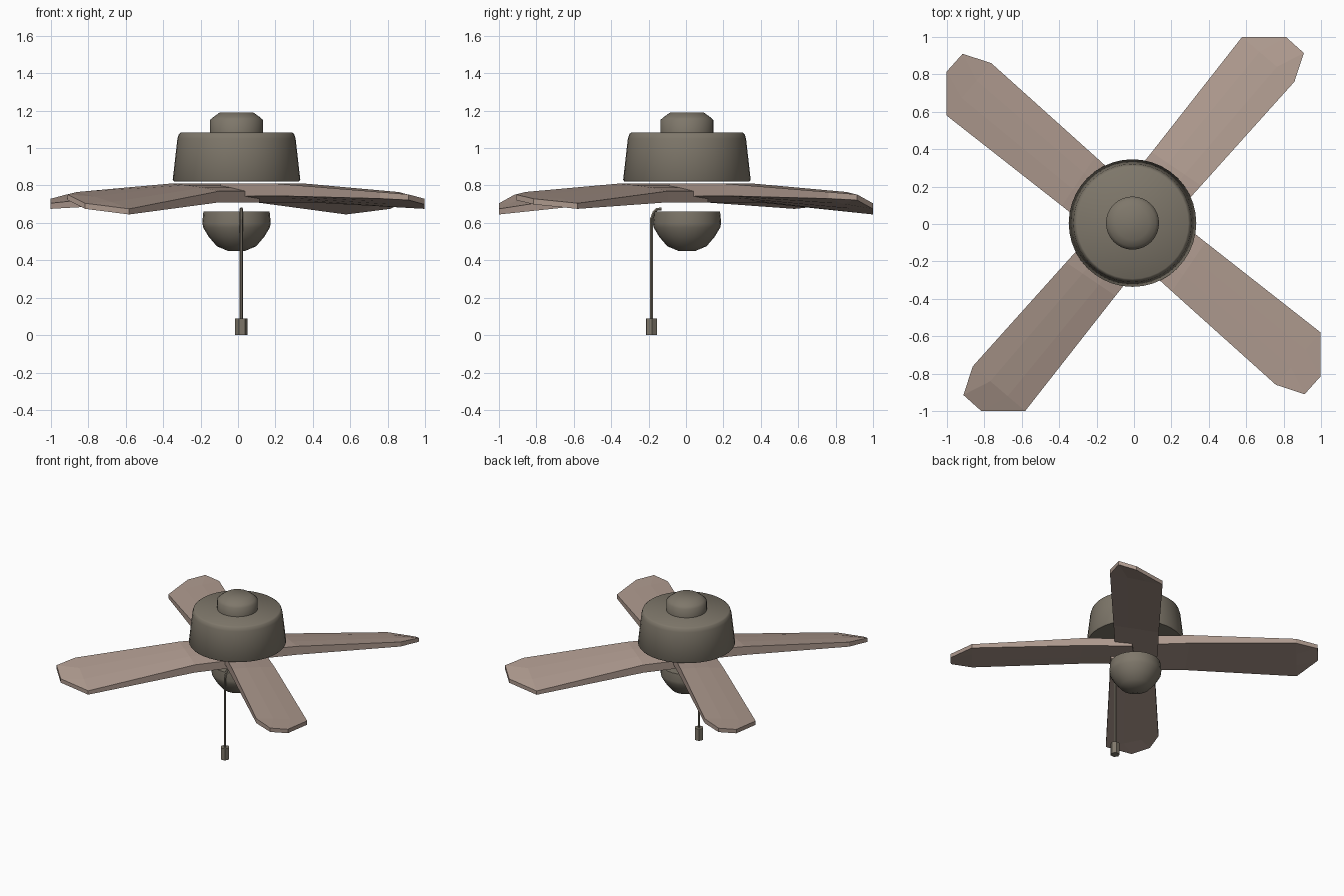
import bpy, bmesh, math
from mathutils import Matrix, Vector

if "Cube" in bpy.data.objects:
    bpy.data.objects.remove(bpy.data.objects["Cube"])

CX, CY = -0.008, 0.005


def material(name, rgb):
    m = bpy.data.materials.new(name)
    m.diffuse_color = (*rgb, 1)
    m.use_nodes = True
    m.node_tree.nodes["Principled BSDF"].inputs["Base Color"].default_value = m.diffuse_color
    return m


METAL = material("dark_metal", (0.21, 0.185, 0.145))
WOOD = material("blade_wood", (0.42, 0.32, 0.27))


def finish(name, bm, mat, smooth=None):
    bmesh.ops.recalc_face_normals(bm, faces=bm.faces)
    me = bpy.data.meshes.new(name)
    bm.to_mesh(me)
    bm.free()
    me.materials.append(mat)
    ob = bpy.data.objects.new(name, me)
    bpy.context.collection.objects.link(ob)
    if smooth:
        bpy.ops.object.select_all(action='DESELECT')
        ob.select_set(True)
        bpy.context.view_layer.objects.active = ob
        bpy.ops.object.shade_smooth_by_angle(angle=math.radians(smooth))
    return ob


def loft(bm, rings):
    # skin between closed rings of points and cap both ends
    vs = [[bm.verts.new(p) for p in ring] for ring in rings]
    n = len(vs[0])
    for a, b in zip(vs, vs[1:]):
        for i in range(n):
            j = (i + 1) % n
            bm.faces.new((a[i], a[j], b[j], b[i]))
    bm.faces.new(vs[0][::-1])
    bm.faces.new(vs[-1])


def lathe(name, profile, cx, cy, n, smooth=None, phase=0.0):
    bm = bmesh.new()
    loft(bm, [[(cx + r * math.cos(phase + math.tau * i / n),
                cy + r * math.sin(phase + math.tau * i / n), z)
               for i in range(n)] for r, z in profile])
    return finish(name, bm, METAL, smooth)


# Motor housing, ceiling cap and light bowl
lathe("motor_housing", [(0.335, 0.822), (0.341, 0.83), (0.316, 1.05), (0.308, 1.075), (0.298, 1.083)],
      CX, CY, 40, 50)
lathe("ceiling_cap", [(0.142, 1.075), (0.142, 1.15), (0.125, 1.165), (0.09, 1.19)],
      CX, CY, 32, 50)
lathe("light_bowl", [(0.177, 0.66), (0.183, 0.60), (0.178, 0.575), (0.148, 0.525),
                     (0.105, 0.475), (0.045, 0.45)], CX, CY, 24, 50)


# Blades: (along, across, top z, bottom z), four points across, left edge is low
def row(left, right, crown):
    pts = []
    for k in range(4):
        t = k / 3
        p = [a + (b - a) * t for a, b in zip(left, right)]
        p[2] += crown if k in (1, 2) else 0
        pts.append(tuple(p))
    return pts


def blade(name, angle, lift):
    pts = row((0, 0.165, 0.77, 0.71), (0, -0.13, 0.81, 0.74), 0.005)
    pts += row((0.34, 0.203, 0.77, 0.71), (0.40, -0.11, 0.81, 0.745), 0.005)
    pts += row((1.117, 0.297, 0.675 + lift, 0.645 + lift), (1.146, -0.07, 0.765, 0.73), 0.006)
    pts += [(1.283, 0.13, 0.705 + lift * 0.8, 0.675 + lift * 0.8), (1.29, 0.003, 0.752, 0.722)]
    faces = [(r + k, r + k + 1, r + k + 5, r + k + 4) for r in (0, 4) for k in range(3)]
    faces += [(8, 9, 12), (9, 10, 13, 12), (10, 11, 13)]
    outline = [0, 4, 8, 12, 13, 11, 7, 3, 2, 1]
    bm = bmesh.new()
    top = [bm.verts.new((u, v, zt)) for u, v, zt, zb in pts]
    bot = [bm.verts.new((u, v, zb)) for u, v, zt, zb in pts]
    for f in faces:
        bm.faces.new([top[i] for i in f])
        bm.faces.new([bot[i] for i in reversed(f)])
    for a, b in zip(outline, outline[1:] + outline[:1]):
        bm.faces.new((top[a], top[b], bot[b], bot[a]))
    bm.transform(Matrix.Translation((-0.002, 0, 0)) @ Matrix.Rotation(angle, 4, 'Z'))
    finish(name, bm, WOOD)


for i in range(4):
    blade(f"blade_{i + 1}", math.radians(45 + 90 * i), 0.03 * (i % 2))

# Pull cord: six-sided tube that bends down from the bowl rim
path = [(-0.13, 0.675), (-0.155, 0.672), (-0.172, 0.655), (-0.185, 0.62), (-0.185, 0.08)]
tangents = [(-1, 0), (-0.9, -0.4), (-0.7, -0.7), (-0.25, -0.97), (0, -1)]
rings = []
for (y, z), t in zip(path, tangents):
    side, normal = Vector((1, 0, 0)), Vector((0, -t[1], t[0])).normalized()
    rings.append([Vector((0.018, y, z)) + 0.009 * (side * math.cos(math.tau * k / 6)
                 + normal * math.sin(math.tau * k / 6)) for k in range(6)])
bm = bmesh.new()
loft(bm, rings)
finish("pull_cord", bm, METAL)

# Cord weight
lathe("cord_weight", [(0.033, 0.0), (0.033, 0.09)], 0.018, -0.185, 6, phase=0.1)
